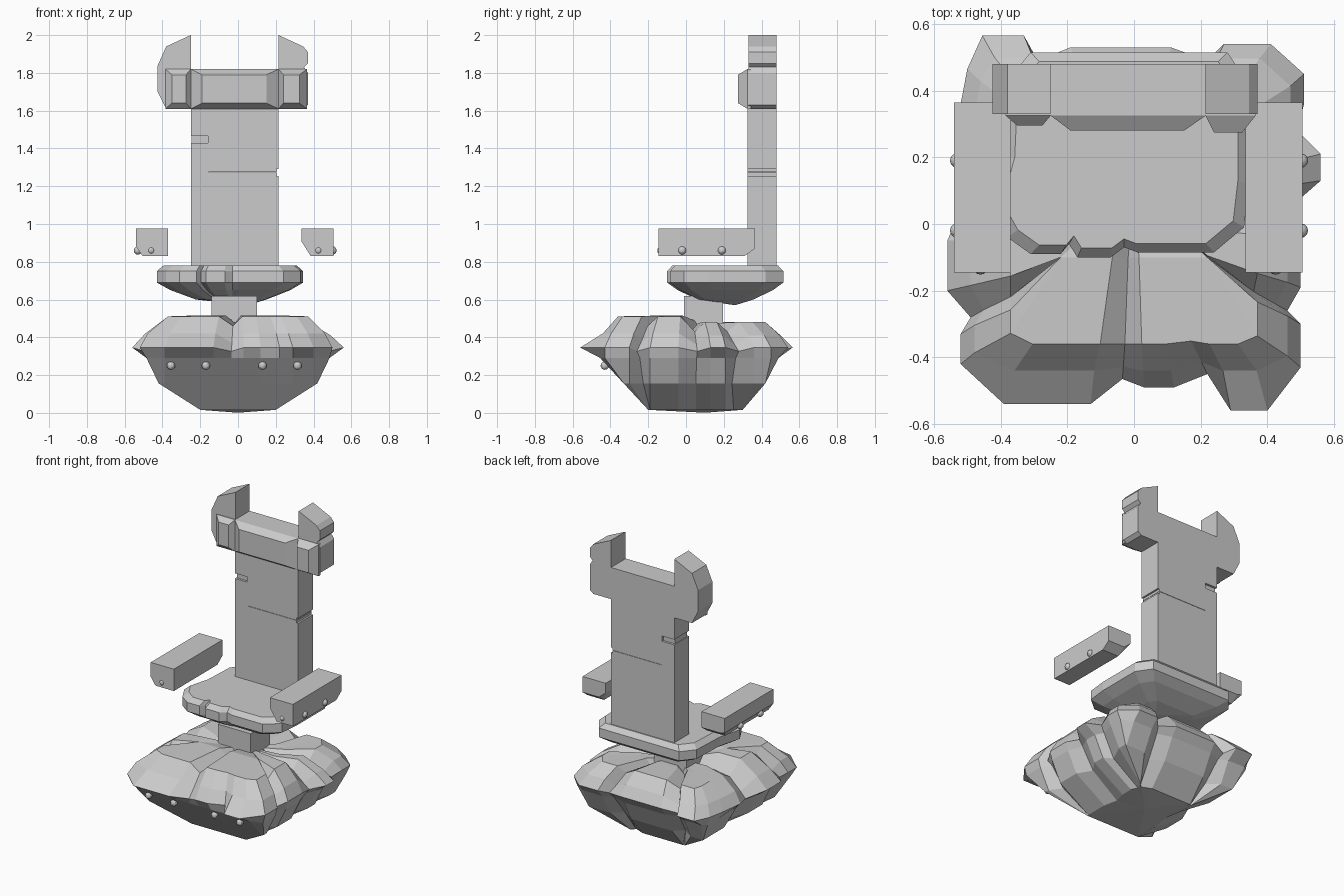
import bpy, bmesh
from mathutils import Vector

if "Cube" in bpy.data.objects:
    bpy.data.objects.remove(bpy.data.objects["Cube"])


def finish(name, bm):
    bmesh.ops.remove_doubles(bm, verts=bm.verts, dist=0.0005)
    bmesh.ops.recalc_face_normals(bm, faces=bm.faces)
    me = bpy.data.meshes.new(name)
    bm.to_mesh(me)
    bm.free()
    ob = bpy.data.objects.new(name, me)
    bpy.context.collection.objects.link(ob)
    return ob


def hull(name, pts):
    bm = bmesh.new()
    vs = [bm.verts.new(p) for p in pts]
    res = bmesh.ops.convex_hull(bm, input=vs)
    junk = list({g for g in res["geom_interior"] + res["geom_unused"] if isinstance(g, bmesh.types.BMVert)})
    bmesh.ops.delete(bm, geom=junk, context='VERTS')
    bmesh.ops.dissolve_limit(bm, angle_limit=0.02, verts=bm.verts, edges=bm.edges)
    return finish(name, bm)


def box(name, x0, x1, y0, y1, z0, z1):
    return hull(name, [(x, y, z) for x in (x0, x1) for y in (y0, y1) for z in (z0, z1)])


def prism(name, profile, y0, y1):
    # xz profile extruded along y
    bm = bmesh.new()
    f = bm.faces.new([bm.verts.new((x, y0, z)) for x, z in profile])
    ext = bmesh.ops.extrude_face_region(bm, geom=[f])
    bmesh.ops.translate(bm, vec=(0, y1 - y0, 0),
                        verts=[g for g in ext["geom"] if isinstance(g, bmesh.types.BMVert)])
    return finish(name, bm)


def skin(name, rings, low_tip, high_tip):
    # closed surface through stacked rings, fanned to a tip at both ends
    bm = bmesh.new()
    rs = [[bm.verts.new(p) for p in r] for r in rings]
    n = len(rs[0])
    for a, b in zip(rs, rs[1:]):
        for i in range(n):
            j = (i + 1) % n
            bm.faces.new((a[i], a[j], b[j], b[i]))
    for r, tip in ((rs[0], low_tip), (rs[-1], high_tip)):
        t = bm.verts.new(tip)
        for i in range(n):
            bm.faces.new((r[i], r[(i + 1) % n], t))
    return finish(name, bm)


def clamp(v, lo, hi):
    return max(lo, min(hi, v))


# Base boulder: outline (x, y, is_valley), counter-clockwise from the front left
outline = [
    (-.52, -.42, 0), (-.39, -.54, 0), (-.13, -.54, 0), (-.035, -.465, 1), (.03, -.49, 0), (.12, -.49, 0),
    (.22, -.45, 0), (.29, -.56, 0), (.40, -.56, 0), (.50, -.43, 0), (.50, -.30, 0), (.46, -.26, 1),
    (.50, -.19, 0), (.50, -.04, 0), (.48, .06, 1), (.56, .13, 0), (.56, .21, 0), (.49, .28, 1),
    (.51, .36, 0), (.51, .45, 0), (.41, .54, 0), (.27, .54, 0), (.22, .49, 1), (.11, .53, 0),
    (-.19, .53, 0), (-.29, .49, 1), (-.33, .565, 0), (-.455, .565, 0), (-.50, .465, 0), (-.52, .36, 0),
    (-.54, .20, 0), (-.50, .09, 1), (-.56, -.05, 0), (-.56, -.20, 0), (-.49, -.28, 1), (-.52, -.33, 0)]


def under(xm, y0, y1, z, rib):
    # underside ring: squared off, valleys pulled in except on the flat front
    out = []
    for x, y, v in outline:
        k = rib if v and y > -.4 else 1
        out.append((clamp(x, -xm, xm) * k, clamp(y, y0, y1) * k, z))
    return out


def upper(k, xm, y0, y1, zf, zb, drop):
    # top ring: shrunk then squared off, valleys lowered
    return [(clamp(x * k, -xm, xm), clamp(y * k, y0, y1), (zf if y < 0 else zb) - v * drop)
            for x, y, v in outline]


skin("base_rock", [
    under(.20, -.20, .30, .02, .9),
    under(.42, -.33, .42, .16, .87),
    under(.485, -.455, .49, .295, .94),
    [(x, y, .35 - .02 * v) for x, y, v in outline],
    upper(.92, .49, -.44, .50, .425, .415, .05),
    upper(.78, .37, -.36, .42, .515, .485, .05),
    upper(.50, .22, -.10, .22, .52, .48, .04)], (0, .1, .005), (0, .1, .47))
bpy.data.objects["base_rock"].location.z = -.004

# Neck
box("neck", -.14, .10, -.01, .195, .44, .62)

# Seat slab
seat = [(-.43, .05), (-.38, -.04), (-.31, -.09), (-.22, -.09), (-.195, -.06), (-.17, -.10), (-.07, -.10),
        (-.03, -.07), (.01, -.085), (.24, -.085), (.33, -.01), (.345, .12), (.345, .42), (.28, .515),
        (-.31, .515), (-.38, .43), (-.39, .2)]
cx, cy = -.03, .21
skin("seat", [[(cx + (x - cx) * k, cy + (y - cy) * k, z) for x, y in seat]
              for k, z in ((.48, .60), (.82, .65), (1, .69), (1, .75), (.91, .78))],
     (.05, .26, .57), (cx, cy, .78))

# Backrest with a notch on one edge and a hairline crack running in from the other
prism("backrest", [(-.25, .77), (.215, .77), (.215, 1.255), (.203, 1.255), (.203, 1.272), (-.155, 1.272),
                   (-.155, 1.274), (.203, 1.274), (.203, 1.29), (.215, 1.29), (.215, 1.82), (-.25, 1.82),
                   (-.25, 1.465), (-.16, 1.465), (-.16, 1.43), (-.25, 1.43)], .325, .48)
box("notch_floor", -.245, -.16, .34, .465, 1.43, 1.465)


# Headrest and the two side pads: rectangles tapering forwards
def pad(name, x0, x1, fx0, fx1, front):
    hull(name, [(x, y, z) for x in (x0, x1) for y in (.325, .345) for z in (1.61, 1.82)] +
         [(x, front, z) for x in (fx0, fx1) for z in (1.64, 1.79)])


pad("headrest", -.25, .215, -.19, .15, .28)
pad("left_pad", -.385, -.25, -.35, -.275, .295)
pad("right_pad", .215, .365, .24, .325, .275)

# Horns rising beside the headrest
prism("left_horn", [(-.25, 1.61), (-.25, 2.0), (-.38, 1.94), (-.425, 1.84), (-.425, 1.70), (-.38, 1.61)], .33, .48)
prism("right_horn", [(.215, 1.61), (.345, 1.61), (.37, 1.63), (.37, 1.80), (.35, 1.83), (.37, 1.85),
                     (.37, 1.91), (.345, 1.94), (.215, 2.0)], .33, .48)


# Floating armrests, lower edge chamfered on one side and at the back
def armrest(name, profile):
    hull(name, [(x, -.145, z) for x, z in profile] + [(x, .31, z) for x, z in profile] +
         [(x, .365, max(z, .87)) for x, z in profile])


armrest("left_armrest", [(-.54, .975), (-.37, .975), (-.37, .83), (-.505, .83), (-.54, .88)])
armrest("right_armrest", [(.335, .975), (.505, .975), (.505, .83), (.385, .83), (.335, .91)])

# Small studs on the armrests and along the front of the base
studs = [(-.53, -.02, .86), (-.53, .19, .86), (-.46, -.13, .86), (.425, -.13, .86), (.50, -.02, .86),
         (.50, .19, .86)] + [(x, -.43, .25) for x in (-.355, -.17, .13, .315)]
for i, p in enumerate(studs):
    bm = bmesh.new()
    bmesh.ops.create_uvsphere(bm, u_segments=12, v_segments=8, radius=.022)
    bmesh.ops.translate(bm, vec=Vector(p), verts=bm.verts)
    finish("stud_%d" % (i + 1), bm)
